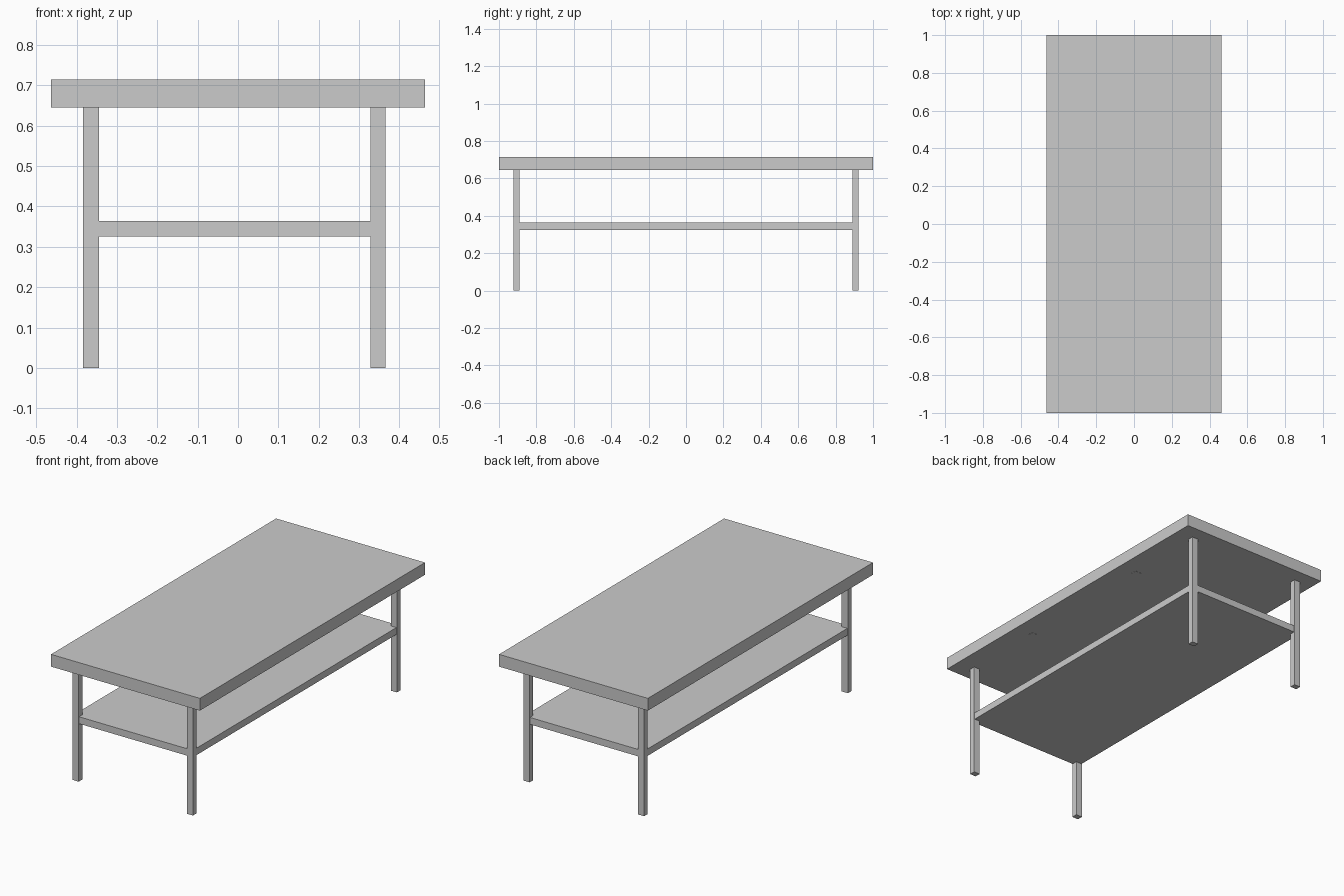
import bpy

if "Cube" in bpy.data.objects:
    bpy.data.objects.remove(bpy.data.objects["Cube"])

LEFT, RIGHT = (-0.384, -0.345), (0.328, 0.366)
FRONT, BACK = (-0.923, -0.89), (0.889, 0.921)


def box(name, xs, ys, zs):
    """Flat-faced box spanning the given x, y and z ranges."""
    spans = (xs, ys, zs)
    bpy.ops.mesh.primitive_cube_add(size=1, location=[sum(s) / 2 for s in spans])
    ob = bpy.context.object
    ob.name = name
    ob.scale = [s[1] - s[0] for s in spans]
    bpy.ops.object.transform_apply(location=False, rotation=False, scale=True)
    return ob


# Thick table top
box("table_top", (-0.463, 0.463), (-1, 1), (0.645, 0.714))

# Lower shelf, running into the four legs
box("shelf", (LEFT[0] + 0.003, RIGHT[1] - 0.003),
    (FRONT[0] + 0.003, BACK[1] - 0.003), (0.325, 0.364))

for side, xs in (("left", LEFT), ("right", RIGHT)):
    # Corner legs
    for end, ys in (("front", FRONT), ("back", BACK)):
        box(f"{end}_{side}_leg", xs, ys, (0, 0.646))
    # Small mounting pads, almost flush with the underside of the top
    for end, y in (("front", -0.425), ("back", 0.432)):
        box(f"{end}_{side}_mounting_pad", xs, (y - 0.0165, y + 0.0165), (0.644, 0.66))
